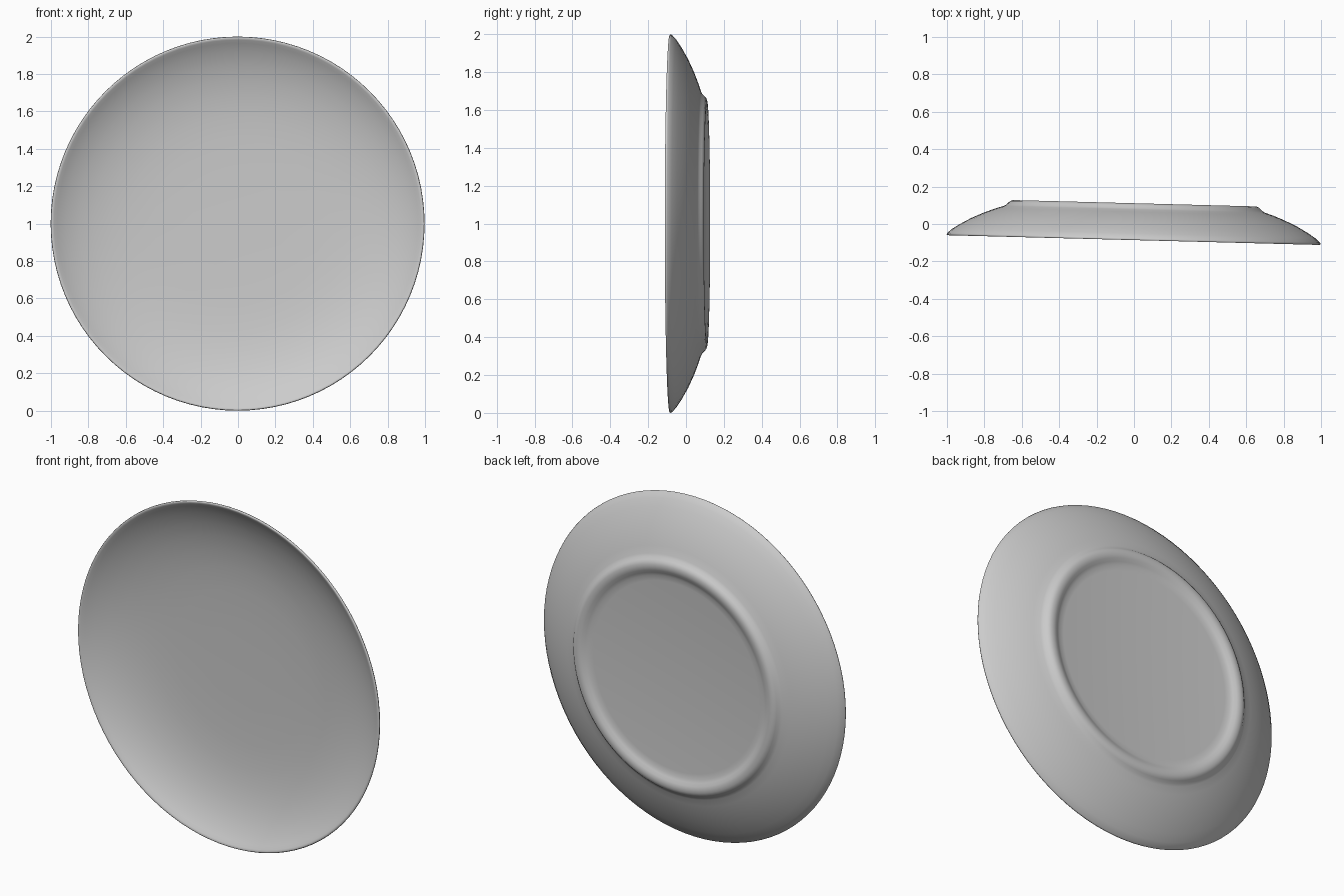
import bpy, bmesh, math
from mathutils import Matrix, Vector

cube = bpy.data.objects.get("Cube")
if cube:
    bpy.data.objects.remove(cube, do_unlink=True)

# One ceramic colour
glaze = bpy.data.materials.new("light grey glaze")
glaze.use_nodes = True
colour = (0.6, 0.6, 0.6, 1.0)
glaze.diffuse_color = colour
glaze.node_tree.nodes["Principled BSDF"].inputs["Base Color"].default_value = colour

# Closed cross-section as (radius, depth): dish, lip, outer wall, foot ring, base
PROFILE = [
    (0.0, 0.058), (0.25, 0.057), (0.45, 0.053), (0.58, 0.045), (0.68, 0.032),
    (0.77, 0.013), (0.85, -0.012), (0.92, -0.043), (0.965, -0.070), (0.982, -0.082),
    (0.990, -0.086), (0.997, -0.086), (1.0, -0.081), (0.997, -0.074),
    (0.97, -0.050), (0.93, -0.024), (0.87, 0.010), (0.80, 0.042), (0.74, 0.065),
    (0.70, 0.078), (0.685, 0.086), (0.674, 0.098), (0.664, 0.106), (0.65, 0.111),
    (0.632, 0.111), (0.615, 0.107), (0.598, 0.097), (0.58, 0.090), (0.55, 0.087),
    (0.0, 0.085),
]


def lathe(name, profile, steps, material):
    """Revolve a cross-section about the y axis."""
    bm = bmesh.new()
    verts = [bm.verts.new((r, d, 0)) for r, d in profile]
    edges = [bm.edges.new(pair) for pair in zip(verts, verts[1:])]
    bmesh.ops.spin(bm, geom=verts + edges, cent=(0, 0, 0), axis=(0, 1, 0),
                   angle=math.tau, steps=steps, use_merge=True)
    bmesh.ops.remove_doubles(bm, verts=bm.verts, dist=0.0005)
    bmesh.ops.recalc_face_normals(bm, faces=bm.faces)
    mesh = bpy.data.meshes.new(name)
    bm.to_mesh(mesh)
    bm.free()
    mesh.materials.append(material)
    obj = bpy.data.objects.new(name, mesh)
    bpy.context.collection.objects.link(obj)
    return obj


plate = lathe("plate", PROFILE, 96, glaze)

# Stand upright with a slight turn about the vertical
plate.data.transform(Matrix.Translation((0, 0, 1)) @ Matrix.Rotation(math.radians(-1.5), 4, 'Z'))

bpy.context.view_layer.objects.active = plate
plate.select_set(True)
bpy.ops.object.shade_smooth_by_angle(angle=math.radians(60))
